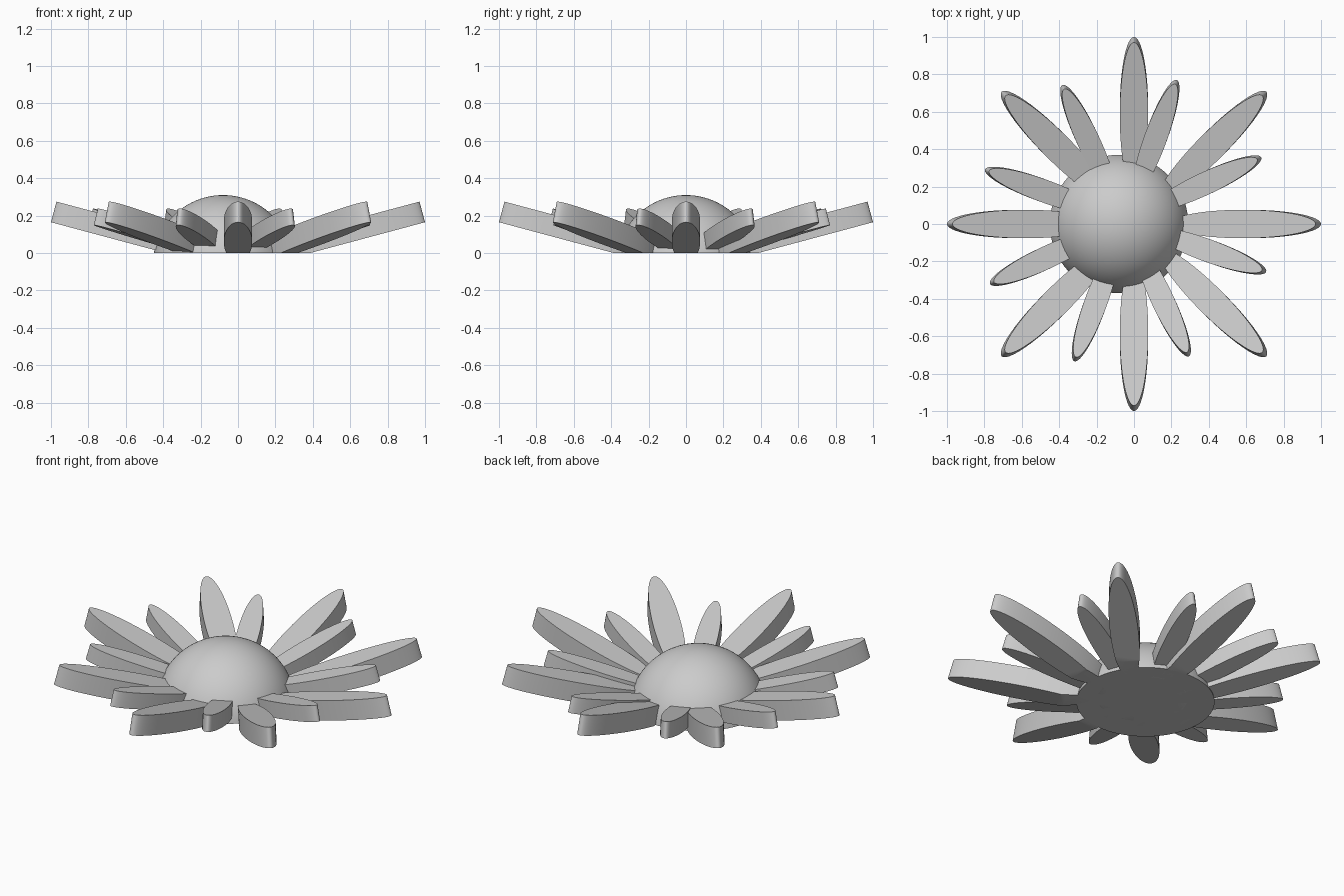
import bpy, bmesh
from math import radians, pi
from mathutils import Matrix, Vector

cube = bpy.data.objects.get("Cube")
if cube:
    bpy.data.objects.remove(cube, do_unlink=True)

grey = bpy.data.materials.new("light grey")
grey.use_nodes = True
COLOUR = (0.6, 0.6, 0.6, 1)
grey.diffuse_color = COLOUR
grey.node_tree.nodes["Principled BSDF"].inputs["Base Color"].default_value = COLOUR


def finish(bm, name):
    """Cut flat on the ground, cap the cut and make a smooth-shaded object."""
    geom = bm.verts[:] + bm.edges[:] + bm.faces[:]
    cut = bmesh.ops.bisect_plane(bm, geom=geom, plane_co=(0, 0, 0),
                                 plane_no=(0, 0, 1), clear_inner=True)
    rim = [e for e in cut["geom_cut"] if isinstance(e, bmesh.types.BMEdge)]
    bmesh.ops.contextual_create(bm, geom=rim)
    bmesh.ops.recalc_face_normals(bm, faces=bm.faces[:])
    mesh = bpy.data.meshes.new(name)
    bm.to_mesh(mesh)
    bm.free()
    mesh.materials.append(grey)
    obj = bpy.data.objects.new(name, mesh)
    bpy.context.collection.objects.link(obj)
    bpy.ops.object.select_all(action="DESELECT")
    obj.select_set(True)
    bpy.context.view_layer.objects.active = obj
    bpy.ops.object.shade_smooth_by_angle(angle=radians(35))


def petal(name, angle, scale, offset):
    """Thick elliptical slab, tilted upward and pointing along the angle."""
    half_length, half_width, thick = 0.404, 0.076, 0.114
    bm = bmesh.new()
    bmesh.ops.create_cone(bm, cap_ends=True, segments=64, radius1=1, radius2=1, depth=1)
    shape = (Matrix.Diagonal((half_length, half_width, thick, 1))
             @ Matrix.Translation((-1, 0, 0.5)))
    place = (Matrix.Translation(offset) @ Matrix.Rotation(angle, 4, "Z")
             @ Matrix.Scale(scale, 4) @ Matrix.Translation((1, 0, 0.165))
             @ Matrix.Rotation(radians(-15), 4, "Y"))
    bmesh.ops.transform(bm, matrix=place @ shape, verts=bm.verts[:])
    finish(bm, name)


# Domed flower centre
bm = bmesh.new()
bmesh.ops.create_uvsphere(bm, u_segments=96, v_segments=48, radius=0.376,
                          matrix=Matrix.Translation((-0.08, 0, -0.066)))
finish(bm, "flower_centre")

# Ring of long petals and a shifted ring of short petals between them
for i in range(8):
    turn = i * pi / 4
    petal(f"long_petal_{i + 1}", turn, 1.0, Vector((0, 0, 0)))
    petal(f"short_petal_{i + 1}", turn + radians(25), 0.8, Vector((-0.045, 0.018, 0.018)))
